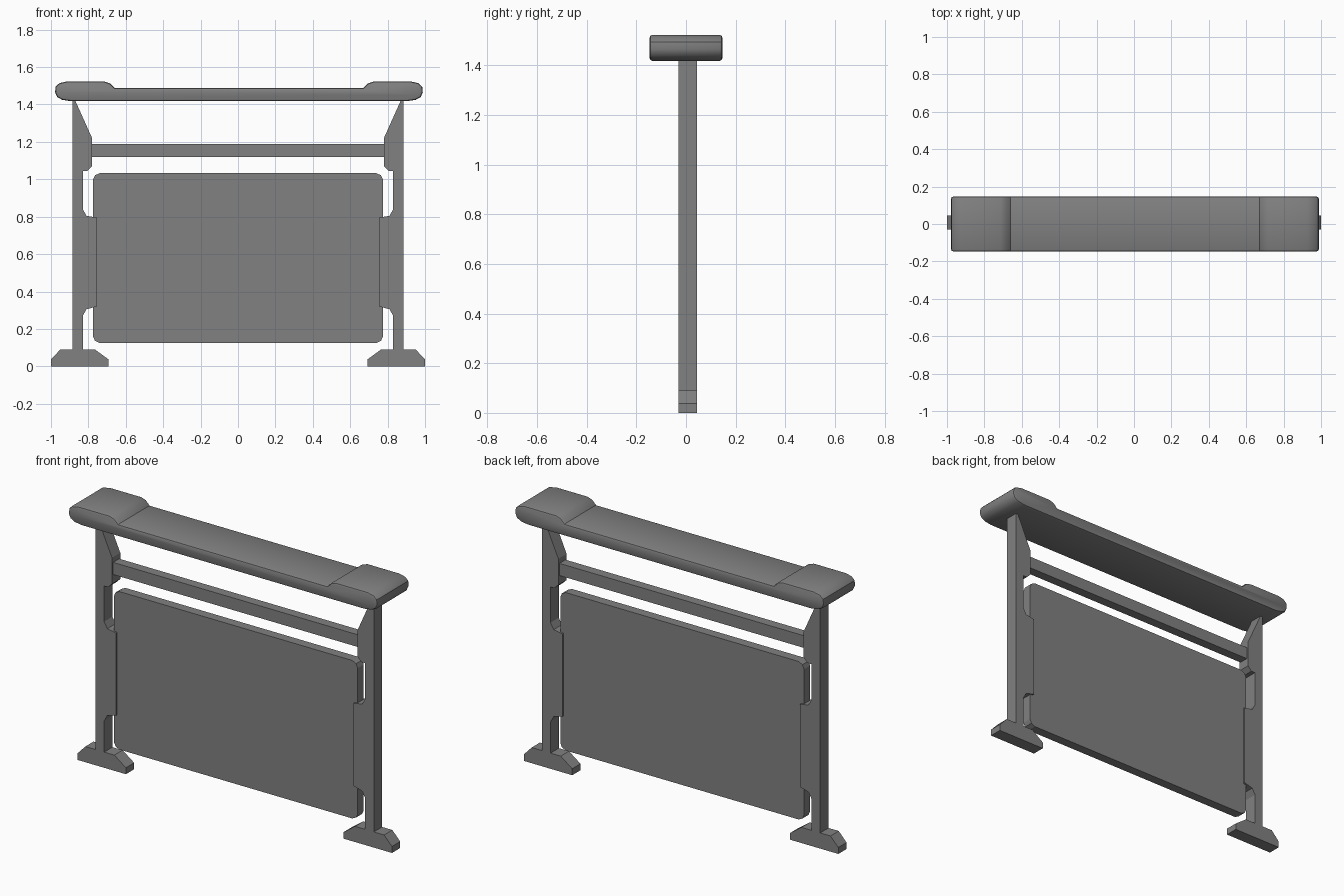
import bpy
import bmesh

cube = bpy.data.objects.get("Cube")
if cube:
    bpy.data.objects.remove(cube, do_unlink=True)

grey = bpy.data.materials.new("mid grey")
grey.use_nodes = True
colour = (0.22, 0.22, 0.22, 1)
grey.diffuse_color = colour
grey.node_tree.nodes["Principled BSDF"].inputs["Base Color"].default_value = colour


def extrude(name, outline, y0, y1, bevel=0, segments=1):
    """Extrude an x-z outline from y0 to y1, with optional rounded rims."""
    bm = bmesh.new()
    face = bm.faces.new([bm.verts.new((x, y0, z)) for x, z in outline])
    new = bmesh.ops.extrude_face_region(bm, geom=[face])["geom"]
    bmesh.ops.translate(bm, vec=(0, y1 - y0, 0),
                        verts=[v for v in new if isinstance(v, bmesh.types.BMVert)])
    bmesh.ops.recalc_face_normals(bm, faces=bm.faces)
    if bevel:
        rims = [e for e in bm.edges if abs(e.verts[0].co.y - e.verts[1].co.y) < 1e-4]
        bmesh.ops.bevel(bm, geom=rims, offset=bevel, segments=segments,
                        profile=0.5, affect='EDGES')
    mesh = bpy.data.meshes.new(name)
    bm.to_mesh(mesh)
    bm.free()
    mesh.materials.append(grey)
    obj = bpy.data.objects.new(name, mesh)
    bpy.context.collection.objects.link(obj)
    return obj


def mirrored(half):
    """Complete a left-to-right half outline with its mirror image."""
    return half + [(-x, z) for x, z in reversed(half)]


# Uprights with brackets for the rail and the panel, and chamfered feet
upright = [(0.885, 0.08), (0.885, 1.425), (0.872, 1.425), (0.78, 1.22),
           (0.78, 1.07), (0.805, 1.045), (0.83, 1.045), (0.83, 0.84),
           (0.81, 0.805), (0.755, 0.795), (0.755, 0.32), (0.81, 0.305),
           (0.83, 0.27), (0.83, 0.08)]
foot = [(0.692, 0), (0.692, 0.037), (0.765, 0.09),
        (0.95, 0.09), (1.0, 0.037), (1.0, 0)]
for side, s in (("left", 1), ("right", -1)):
    extrude(side + "_upright", [(s * x, z) for x, z in upright], -0.03, 0.045)
    extrude(side + "_foot", [(s * x, z) for x, z in foot], -0.03, 0.045)

# Cross rail and hanging panel
extrude("cross_rail", mirrored([(-0.785, 1.12), (-0.785, 1.19)]), -0.02, 0.035)
extrude("panel", mirrored([(-0.74, 0.125), (-0.765, 0.137), (-0.775, 0.16),
                           (-0.775, 0.998), (-0.765, 1.021), (-0.74, 1.033)]),
        -0.02, 0.035)

# Long top board with raised rounded ends
board = extrude("top_board",
                mirrored([(-0.90, 1.418), (-0.945, 1.425), (-0.972, 1.44),
                          (-0.983, 1.465), (-0.98, 1.495), (-0.96, 1.514),
                          (-0.92, 1.523), (-0.72, 1.523), (-0.69, 1.513),
                          (-0.665, 1.488)]),
                -0.147, 0.147, 0.012, 2)
board.location.x = 0.005
bpy.context.view_layer.objects.active = board
board.select_set(True)
bpy.ops.object.shade_smooth_by_angle(angle=0.6)
